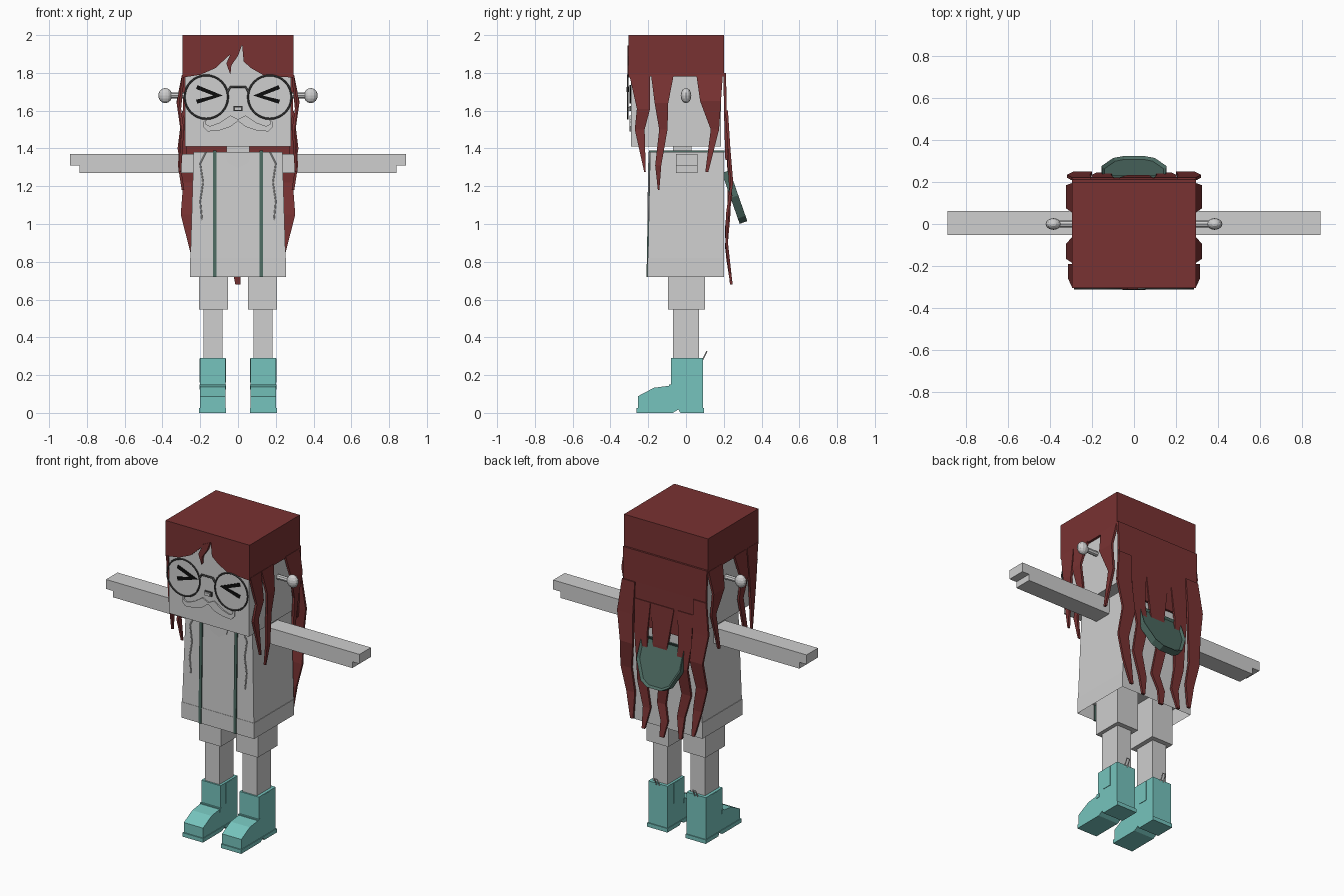
import bpy, bmesh
from mathutils import Vector

cube = bpy.data.objects.get("Cube")
if cube:
    bpy.data.objects.remove(cube)


def material(name, *rgb):
    m = bpy.data.materials.new(name)
    m.use_nodes = True
    m.diffuse_color = (*rgb, 1)
    m.node_tree.nodes["Principled BSDF"].inputs["Base Color"].default_value = (*rgb, 1)
    return m


GREY = material("pale grey", .62, .62, .62)
RED = material("dark red", .19, .032, .032)
TEAL = material("teal", .18, .55, .51)
GREEN = material("dark green", .075, .15, .125)
BLACK = material("black", .004, .004, .004)
DARK = material("frame grey", .07, .07, .07)


def finish(name, bm, mat):
    bmesh.ops.recalc_face_normals(bm, faces=bm.faces)
    me = bpy.data.meshes.new(name)
    bm.to_mesh(me)
    bm.free()
    me.materials.append(mat)
    ob = bpy.data.objects.new(name, me)
    bpy.context.collection.objects.link(ob)
    return ob


def loft(bm, rings):
    """Join equal rings of points into a closed skin."""
    rings = [[bm.verts.new(p) for p in r] for r in rings]
    n = len(rings[0])
    for a, b in zip(rings, rings[1:]):
        for i in range(n):
            bm.faces.new((a[i], a[(i + 1) % n], b[(i + 1) % n], b[i]))
    return bm.faces.new(rings[0]), bm.faces.new(rings[-1])


def prism(name, pts, axis, a, b, mat):
    """Extrude a 2D outline along x, y or z."""
    def place(p, d):
        q = list(p)
        q.insert("xyz".index(axis), d)
        return q
    bm = bmesh.new()
    loft(bm, [[place(p, d) for p in pts] for d in (a, b)])
    return finish(name, bm, mat)


def box(name, x, y, z, mat):
    pts = [(x[0], y[0]), (x[1], y[0]), (x[1], y[1]), (x[0], y[1])]
    return prism(name, pts, "z", *z, mat)


def tube(name, pts, r, mat):
    cu = bpy.data.curves.new(name, "CURVE")
    cu.dimensions = "3D"
    cu.bevel_depth = r
    cu.bevel_resolution = 1
    sp = cu.splines.new("POLY")
    sp.points.add(len(pts) - 1)
    for p, c in zip(sp.points, pts):
        p.co = (*c, 1)
    cu.materials.append(mat)
    ob = bpy.data.objects.new(name, cu)
    bpy.context.collection.objects.link(ob)


def strand(name, rows, side):
    """Flat hair lock; rows of (across, z, half width, outward). Side 0 is the back."""
    t = .014
    bm = bmesh.new()
    rings = []
    for u, z, w, o in rows:
        r = [(u - w, o), (u + w, o), (u + w, o - t), (u - w, o - t)]
        rings.append([(side * d, c, z) if side else (c, d, z) for c, d in r])
    loft(bm, rings)
    finish(name, bm, RED)


# Head and hair cap
box("head", (-.28, .28), (-.292, .185), (1.41, 1.97), GREY)
box("neck", (-.06, .06), (-.07, .03), (1.36, 1.42), GREY)
box("hair_cap", (-.295, .295), (-.285, .2), (1.78, 2), RED)
fringe = [(-.295, 2), (-.295, 1.775), (-.2, 1.79), (-.12, 1.825), (-.05, 1.89), (-.02, 1.91),
          (.0, 1.92), (.022, 1.947), (.03, 1.86), (.07, 1.825), (.14, 1.785), (.295, 1.775), (.295, 2)]
prism("fringe", fringe, "y", -.305, -.285, RED)
lock = [(-.03, 1.92), (-.062, 1.85), (-.04, 1.79), (-.035, 1.84), (.0, 1.89), (.02, 1.945)]
prism("fringe_lock", lock, "y", -.31, -.29, RED)

# Side locks, bolts and arms
for s, n in ((1, "left"), (-1, "right")):
    strand(n + "_front_lock", [(-.245, 1.79, .055, .297), (-.225, 1.61, .035, .315),
                               (-.245, 1.5, .026, .3), (-.217, 1.275, .004, .315)], s)
    strand(n + "_middle_lock", [(-.125, 1.79, .06, .297), (-.13, 1.64, .036, .325),
                                (-.12, 1.5, .022, .305), (-.147, 1.31, .016, .318),
                                (-.145, 1.18, .004, .298)], s)
    strand(n + "_rear_lock", [(.125, 1.79, .07, .297), (.13, 1.65, .055, .325),
                              (.153, 1.5, .022, .305), (.11, 1.275, .008, .315)], s)
    bpy.ops.mesh.primitive_cylinder_add(vertices=8, radius=.016, depth=.1,
                                        location=(s * .32, 0, 1.68), rotation=(0, 1.5708, 0))
    stem = bpy.context.object
    bpy.ops.mesh.primitive_uv_sphere_add(segments=12, ring_count=8, location=(s * .385, 0, 1.68))
    bulb = bpy.context.object
    bulb.scale = (.037, .028, .04)
    for ob, part in ((stem, "_bolt_stem"), (bulb, "_bolt_end")):
        ob.name = n + part
        ob.data.materials.append(GREY)
    arm = [(s * x, z) for x, z in ((.2, 1.27), (.84, 1.27), (.84, 1.31),
                                   (.89, 1.31), (.89, 1.37), (.2, 1.37))]
    prism(n + "_arm", arm, "y", -.053, .062, GREY)

# Back hair: upper sheet and hanging locks
strand("back_hair", [(0, 1.8, .295, .212), (0, 1.6, .29, .215), (0, 1.34, .27, .222)], 0)
for s, n in ((1, "left"), (-1, "right")):
    strand(n + "_outer_back_lock", [(s * .25, 1.6, .045, .222), (s * .265, 1.4, .055, .235),
                                    (s * .245, 1.22, .045, .25), (s * .265, 1.05, .038, .225),
                                    (s * .235, .9, .03, .222), (s * .215, .74, .01, .24)], 0)
    strand(n + "_inner_back_lock", [(s * .15, 1.5, .055, .222), (s * .155, 1.3, .045, .235),
                                    (s * .14, 1.15, .04, .245), (s * .155, .98, .033, .22),
                                    (s * .12, .83, .026, .225), (s * .13, .7, .01, .245)], 0)
strand("centre_back_lock", [(.01, 1.5, .08, .222), (.02, 1.25, .05, .235), (-.01, 1.05, .035, .235),
                            (.02, .88, .03, .22), (-.01, .78, .025, .235), (0, .68, .014, .247)], 0)

# Face: glasses, shut eyes, nose and moustache
for s, n in ((1, "left"), (-1, "right")):
    bpy.ops.mesh.primitive_torus_add(major_radius=.115, minor_radius=.005, major_segments=32,
                                     minor_segments=6, location=(s * .168, -.308, 1.672),
                                     rotation=(1.5708, 0, 0))
    ring = bpy.context.object
    ring.name = n + "_lens_ring"
    ring.data.materials.append(DARK)
    bpy.ops.object.shade_smooth_by_angle()
    eye = [(.08, 1.68), (.215, 1.735), (.222, 1.715), (.13, 1.68), (.222, 1.658), (.215, 1.637)]
    prism(n + "_shut_eye", [(s * x, z) for x, z in eye], "y", -.298, -.29, BLACK)
    half = [(0, 1.545), (.04, 1.515), (.1, 1.495), (.16, 1.49), (.185, 1.515), (.185, 1.54),
            (.165, 1.555), (.172, 1.53), (.15, 1.518), (.1, 1.535), (.04, 1.575), (0, 1.555)]
    prism(n + "_moustache", [(s * x, z) for x, z in half], "y", -.3, -.29, GREY)
tube("glasses_bridge", [(-.055, -.308, 1.7), (-.04, -.308, 1.725), (.04, -.308, 1.725),
                        (.055, -.308, 1.7)], .006, DARK)
box("nose_rim", (-.025, .025), (-.3, -.29), (1.597, 1.625), DARK)
box("nose", (-.018, .018), (-.312, -.29), (1.602, 1.62), GREY)

# Coat: flared and open underneath
bm = bmesh.new()
rings = [[(-x, f, z), (x, f, z), (x, .2, z), (-x, .2, z)]
         for x, f, z in ((.255, -.203, .72), (.235, -.19, 1.38))]
bottom, top = loft(bm, rings)
bmesh.ops.inset_individual(bm, faces=[bottom], thickness=.015)
bmesh.ops.translate(bm, verts=bottom.verts, vec=(0, 0, .1))
finish("coat", bm, GREY)
collar = [(-.07, 1.38), (-.055, 1.325), (0, 1.297), (.055, 1.325), (.07, 1.38)]
prism("collar", collar, "y", -.196, -.185, GREY)
for s, n in ((1, "left"), (-1, "right")):
    trim = [(-.197, 1.388), (.203, 1.388), (.203, 1.378), (-.185, 1.378), (-.198, .72), (-.209, .72)]
    prism(n + "_coat_trim", trim, "x", s * .113, s * .132, GREEN)
    tube(n + "_cord", [(s * .17, -.194, 1.38), (s * .2, -.196, 1.32), (s * .185, -.198, 1.22),
                       (s * .2, -.199, 1.12), (s * .19, -.201, 1.02)], .004, GREY)

# Hood: tilted pouch with a sunken face
side = [(.15, 0), (.155, .14), (.1, .255), (.05, .285)]
outline = side + [(-x, t) for x, t in reversed(side)]
down, out, start = Vector((0, .33, -.944)), Vector((0, .944, .33)), Vector((0, .19, 1.27))
bm = bmesh.new()
inner, outer = loft(bm, [[start + down * t + out * d + Vector((x, 0, 0)) for x, t in outline]
                         for d in (0, .043)])
bm.normal_update()
bmesh.ops.inset_individual(bm, faces=[outer], thickness=.015)
bmesh.ops.translate(bm, verts=outer.verts, vec=out * -.012)
finish("hood", bm, GREEN)

# Legs and boots
for s, n in ((1, "left"), (-1, "right")):
    box(n + "_shorts", (s * .054, s * .206), (-.095, .1), (.548, .83), GREY)
    box(n + "_leg", (s * .082, s * .183), (-.07, .07), (.28, .56), GREY)
    boot = [(-.255, .02), (-.255, .088), (-.17, .133), (-.08, .145), (-.08, .29),
            (.09, .29), (.09, .02)]
    prism(n + "_boot", boot, "x", s * .067, s * .202, TEAL)
    sole = [(-.262, 0), (-.262, .025), (.096, .025), (.096, 0), (-.03, 0), (-.04, .018), (-.07, 0)]
    prism(n + "_sole", sole, "x", s * .063, s * .206, TEAL)
    box(n + "_boot_strap", (s * .064, s * .205), (-.03, .03), (.16, .288), TEAL)
    box(n + "_instep_band", (s * .064, s * .205), (-.09, -.07), (.125, .15), TEAL)
    tube(n + "_pull_loop", [(s * .125, .088, .28), (s * .125, .11, .325),
                            (s * .145, .11, .325), (s * .145, .088, .28)], .004, GREY)
